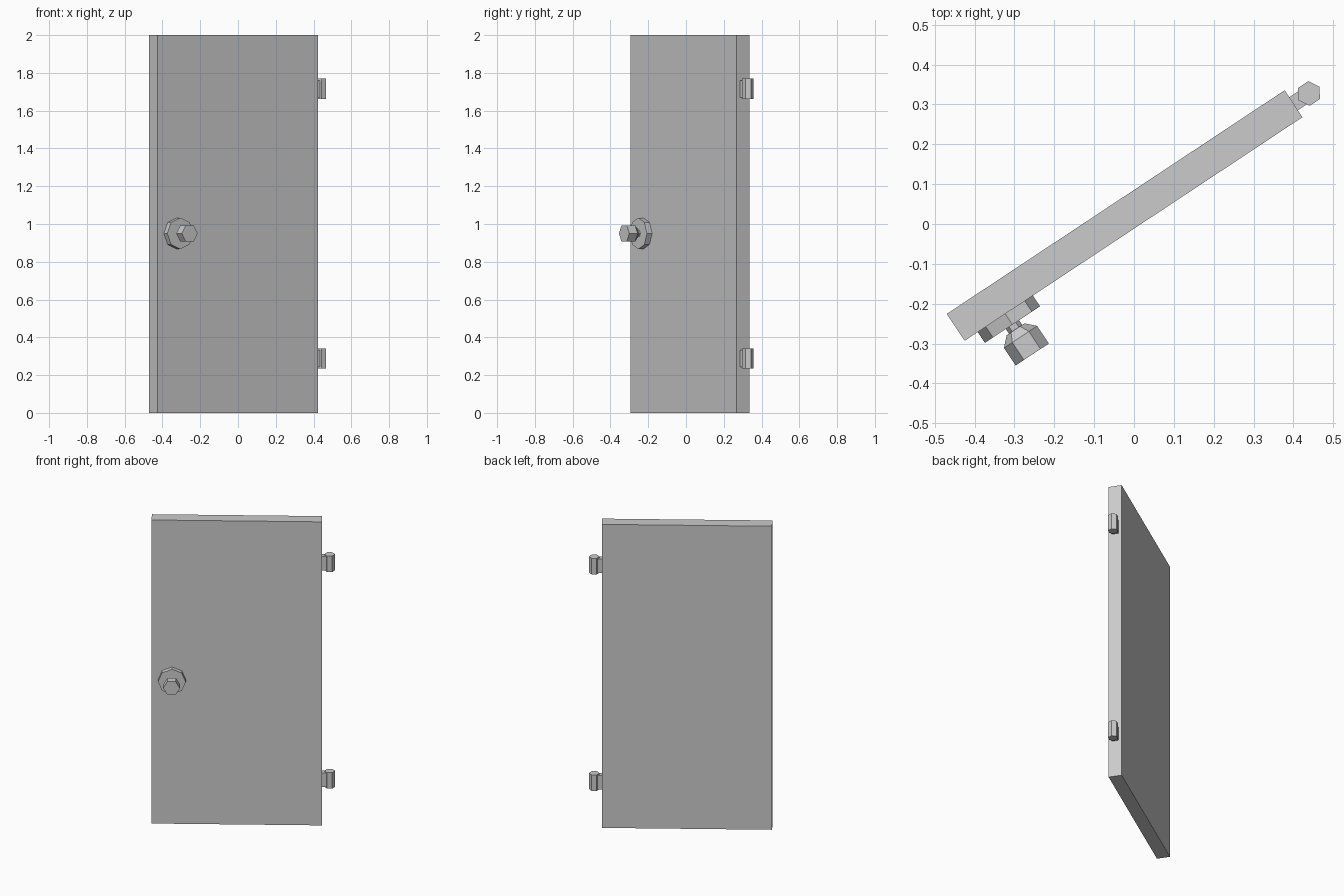
import bpy, bmesh, math
from mathutils import Matrix

if "Cube" in bpy.data.objects:
    bpy.data.objects.remove(bpy.data.objects["Cube"])

# The whole door swings open: local x runs along the leaf, local -y is its face
SWING = Matrix.Translation((-0.0235, 0.0213, 0)) @ Matrix.Rotation(math.radians(33.5), 4, 'Z')


def finish(bm, name):
    bmesh.ops.recalc_face_normals(bm, faces=bm.faces)
    mesh = bpy.data.meshes.new(name)
    bm.to_mesh(mesh)
    bm.free()
    obj = bpy.data.objects.new(name, mesh)
    bpy.context.collection.objects.link(obj)
    obj.matrix_world = SWING
    return obj


def box(name, size, centre):
    bm = bmesh.new()
    bmesh.ops.create_cube(bm, size=1, matrix=Matrix.Translation(centre) @ Matrix.Diagonal((*size, 1)))
    return finish(bm, name)


def turned(name, sides, profile, place):
    """Stack polygon rings (radius, height) into a capped solid."""
    bm = bmesh.new()
    rings = []
    for r, h in profile:
        angles = [2 * math.pi * i / sides for i in range(sides)]
        rings.append([bm.verts.new(place @ Matrix.Translation((r * math.cos(a), r * math.sin(a), h)).translation)
                      for a in angles])
    for low, high in zip(rings, rings[1:]):
        for i in range(sides):
            j = (i + 1) % sides
            bm.faces.new((low[i], low[j], high[j], high[i]))
    bm.faces.new(rings[0])
    bm.faces.new(rings[-1])
    return finish(bm, name)


# Door leaf
box("door_panel", (1.017, 0.081, 2.0), (0, 0, 1.0))

# Two hinges on the far edge
for label, z in (("lower", 0.289), ("upper", 1.716)):
    box(label + "_hinge_plate", (0.06, 0.039, 0.09), (0.525, 0, z))
    turned(label + "_hinge_barrel", 6, [(0.031, -0.053), (0.031, 0.053)],
           Matrix.Translation((0.555, 0, z)))

# Knob: octagonal backplate, thin stem and flared hexagonal grip
out = Matrix.Translation((-0.386, 0, 0.95)) @ Matrix.Rotation(math.radians(90), 4, 'X')
turned("knob_backplate", 8, [(0.083, 0.038), (0.083, 0.073)], out)
turned("knob_stem", 6, [(0.02, 0.07), (0.02, 0.095)], out)
turned("knob_grip", 6, [(0.027, 0.087), (0.05, 0.11), (0.05, 0.163)], out)
